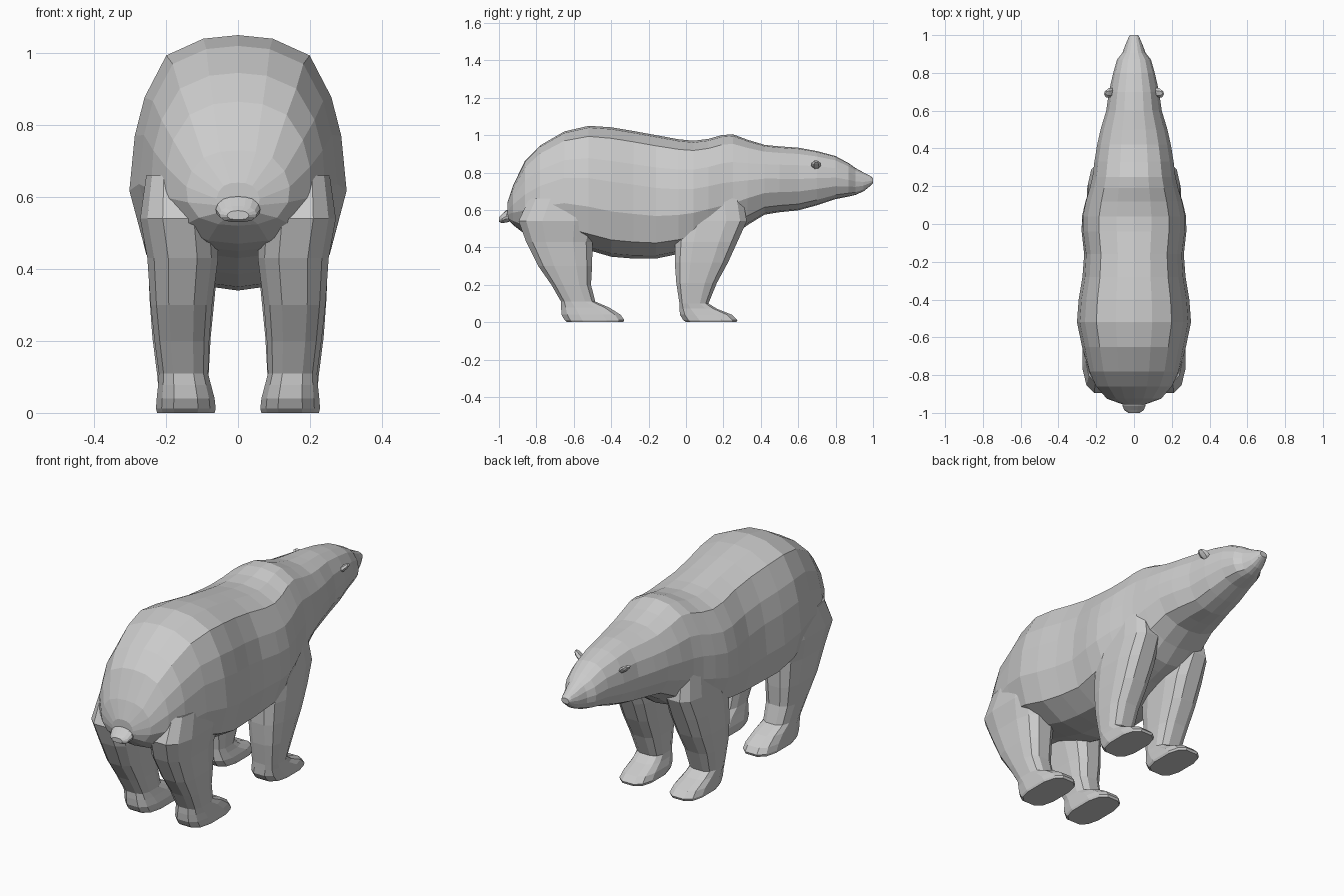
import bpy, bmesh, math
from mathutils import Vector


def loft(name, rings):
    """Skin a list of equal-length closed rings and cap both ends."""
    bm = bmesh.new()
    vs = [[bm.verts.new(p) for p in r] for r in rings]
    n = len(vs[0])
    for a, b in zip(vs, vs[1:]):
        for i in range(n):
            j = (i + 1) % n
            bm.faces.new((a[i], a[j], b[j], b[i]))
    bm.faces.new(vs[0])
    bm.faces.new(vs[-1])
    bmesh.ops.recalc_face_normals(bm, faces=bm.faces)
    me = bpy.data.meshes.new(name)
    bm.to_mesh(me)
    bm.free()
    ob = bpy.data.objects.new(name, me)
    bpy.context.collection.objects.link(ob)
    return ob


# Half cross-sections (width fraction, height fraction), top to bottom
TRUNK = [(0, 1), (.32, .985), (.66, .915), (.86, .74), (.95, .58),
         (1, .35), (.87, .13), (.45, .025), (0, 0)]
HEAD = [(0, 1), (.35, .98), (.66, .9), (.9, .72), (1, .5),
        (.95, .3), (.72, .1), (.36, .02), (0, 0)]


def section(y, zb, zt, w, t):
    half = []
    for a, b in zip(TRUNK, HEAD):
        f = a[0] * t + b[0] * (1 - t)
        h = a[1] * t + b[1] * (1 - t)
        half.append((f * w, y, zb + h * (zt - zb)))
    return half + [(-x, yy, z) for x, yy, z in half[-2:0:-1]]


# Body, neck and head: y, bottom, top, half width, trunk/head blend
BODY = [
    (-.955, .55, .64, .06, 0), (-.925, .52, .73, .145, .2),
    (-.86, .47, .865, .205, .5), (-.78, .45, .945, .245, .8),
    (-.65, .43, 1.02, .275, 1), (-.52, .385, 1.05, .302, 1),
    (-.40, .35, 1.042, .293, 1), (-.28, .34, 1.022, .273, 1),
    (-.16, .34, 1.0, .265, .9), (-.04, .365, .978, .28, .8),
    (.04, .39, .97, .28, .7), (.12, .42, .98, .262, .6),
    (.19, .44, 1.0, .24, .5), (.25, .46, 1.005, .224, .4),
    (.33, .52, .975, .213, .3), (.42, .575, .948, .197, .2),
    (.50, .588, .94, .178, .1), (.60, .598, .933, .147, 0),
    (.70, .625, .915, .133, 0), (.80, .658, .888, .11, 0),
    (.87, .672, .85, .09, 0), (.905, .68, .825, .062, 0),
    (.95, .70, .80, .045, 0), (.985, .728, .782, .03, 0),
    (1.0, .742, .77, .022, 0)]
body = loft("body", [section(*s) for s in BODY])


def leg_ring(x0, x1, y0, y1, z, side, n=12, p=.68):
    ring = []
    for i in range(n):
        a = 2 * math.pi * (i + .5) / n
        c, s = math.cos(a), math.sin(a)
        u = math.copysign(abs(c) ** p, c) / math.cos(math.pi / n) ** p
        v = math.copysign(abs(s) ** p, s) / math.cos(math.pi / n) ** p
        ring.append((side * ((x0 + x1) / 2 + u * (x1 - x0) / 2),
                     (y0 + y1) / 2 + v * (y1 - y0) / 2, z))
    return ring


# Legs with paws: inner x, outer x, back y, front y, z
HIND = [(.09, .255, -.84, -.45, .66), (.06, .272, -.895, -.47, .54),
        (.055, .252, -.855, -.5, .43), (.072, .243, -.79, -.502, .3),
        (.08, .232, -.72, -.508, .2), (.083, .22, -.668, -.485, .11),
        (.075, .222, -.668, -.41, .078), (.065, .226, -.665, -.35, .04),
        (.062, .228, -.65, -.33, .012), (.065, .225, -.635, -.335, 0)]
FORE = [(.09, .225, -.03, .30, .68), (.065, .243, -.045, .325, .54),
        (.055, .25, -.058, .275, .43), (.065, .246, -.06, .225, .32),
        (.076, .238, -.052, .165, .21), (.082, .224, -.035, .12, .1),
        (.076, .222, -.034, .165, .072), (.066, .225, -.033, .245, .04),
        (.062, .228, -.015, .275, .012), (.066, .225, 0, .27, 0)]
for table in (HIND, FORE):
    for side in (1, -1):
        leg = loft("leg", [leg_ring(*r, side) for r in table])
        # Weld each leg into the body surface
        mod = body.modifiers.new("join", 'BOOLEAN')
        mod.operation, mod.solver, mod.object = 'UNION', 'EXACT', leg
        bpy.context.view_layer.objects.active = body
        bpy.ops.object.modifier_apply(modifier=mod.name)
        bpy.data.objects.remove(leg)

# Tail: short stub with a drooping tip
TAIL = [(-.92, .545, .61, .055), (-.96, .533, .6, .062),
        (-.985, .53, .575, .052), (-1.0, .537, .562, .03)]
loft("tail", [section(y, b, t, w, 0) for y, b, t, w in TAIL])


def ear(side):
    """Small rounded ear, cupped toward the front."""
    axis = Vector((side * .75, 0, .66))
    across = Vector((side * .3, -.95, 0)).normalized()
    thick = axis.cross(across).normalized()
    rings = []
    base = Vector((side * .108, .695, .822))
    for d, w, k in [(0, .018, .012), (.025, .027, .013),
                    (.045, .025, .011), (.06, .012, .007)]:
        c = base + axis * d
        rings.append([c + across * w * math.cos(a) + thick * k * math.sin(a)
                      for a in (math.tau * i / 6 for i in range(6))])
    return loft("ear_right" if side > 0 else "ear_left", rings)


for side in (1, -1):
    ear(side)
    # Eyes
    bpy.ops.mesh.primitive_uv_sphere_add(
        segments=8, ring_count=5, radius=.009, location=(side * .072, .86, .805))
    bpy.context.object.name = "eye_right" if side > 0 else "eye_left"
